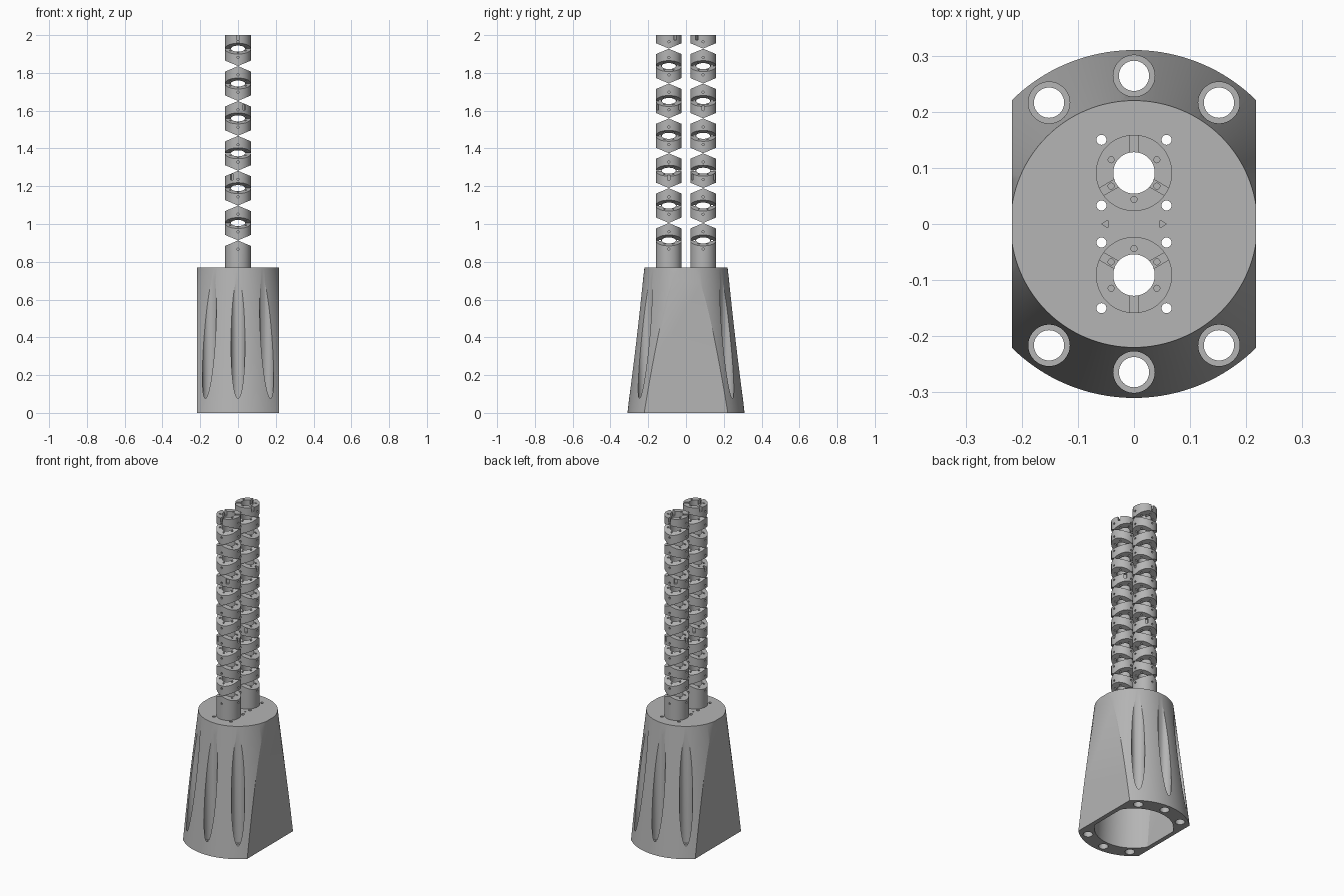
import bpy, bmesh
from math import cos, sin, pi, radians
from mathutils import Matrix, Vector

if "Cube" in bpy.data.objects:
    bpy.data.objects.remove(bpy.data.objects["Cube"])

TOP = 0.77          # top of the housing
FINGER_Y = 0.091    # offset of each finger axis
R_OUT, R_IN = 0.068, 0.037
JOINT_0, PITCH, JOINTS = 0.913, 0.0923, 12
SLOPE = 0.42        # wedge opening at the joints

grey = bpy.data.materials.new("grey plastic")
grey.use_nodes = True
colour = (0.46, 0.46, 0.46, 1)
grey.diffuse_color = colour
grey.node_tree.nodes["Principled BSDF"].inputs["Base Color"].default_value = colour


def make_object(name, bm):
    bmesh.ops.recalc_face_normals(bm, faces=bm.faces)
    mesh = bpy.data.meshes.new(name)
    bm.to_mesh(mesh)
    bm.free()
    mesh.materials.append(grey)
    ob = bpy.data.objects.new(name, mesh)
    bpy.context.collection.objects.link(ob)
    return ob


def add_cone(bm, r1, r2, z1, z2, x=0, y=0, sides=24, spin=0):
    place = Matrix.Translation((x, y, (z1 + z2) / 2)) @ Matrix.Rotation(spin, 4, "Z")
    bmesh.ops.create_cone(bm, cap_ends=True, segments=sides, radius1=r1,
                          radius2=r2, depth=z2 - z1, matrix=place)


def add_flats(bm, half):
    # slice both x sides flat and close the cuts
    for s in (-1, 1):
        cut = bmesh.ops.bisect_plane(bm, geom=bm.verts[:] + bm.edges[:] + bm.faces[:],
                                     plane_co=(s * half, 0, 0), plane_no=(s, 0, 0),
                                     clear_outer=True)
        edges = [e for e in cut["geom_cut"] if isinstance(e, bmesh.types.BMEdge)]
        bmesh.ops.contextual_create(bm, geom=edges)


def cut_with(ob, bm):
    cutter = make_object("cutter", bm)
    cutter.hide_render = True
    mod = ob.modifiers.new("cut", "BOOLEAN")
    mod.operation, mod.solver, mod.object = "DIFFERENCE", "EXACT", cutter
    select(ob)
    bpy.ops.object.modifier_apply(modifier=mod.name)
    bpy.data.objects.remove(cutter)


def select(ob):
    bpy.ops.object.select_all(action="DESELECT")
    bpy.context.view_layer.objects.active = ob
    ob.select_set(True)


def smooth(ob, angle):
    select(ob)
    bpy.ops.object.shade_smooth_by_angle(angle=radians(angle))


# housing: truncated cone with two flats, hollow below
bm = bmesh.new()
add_cone(bm, 0.31, 0.22, 0, TOP, sides=128)
add_flats(bm, 0.217)
housing = make_object("housing", bm)

bm = bmesh.new()
add_cone(bm, 0.22, 0.185, -0.001, 0.72, sides=96)
add_flats(bm, 0.19)
cut_with(housing, bm)

# screw channels running up the outside, with through holes in their floors
channels, screws = bmesh.new(), bmesh.new()
for side in (90, 270):
    for step in (-35, 0, 35):
        a = radians(side + step)
        x, y = 0.264 * cos(a), 0.264 * sin(a)
        add_cone(channels, 0.037, 0.037, 0.06, 1, x, y, 40)
        add_cone(screws, 0.027, 0.027, -0.1, 0.1, x, y, 32)
cut_with(housing, channels)
cut_with(housing, screws)

# openings in the housing top: finger bores, pin holes and alignment arrows
bm = bmesh.new()
for sy in (-1, 1):
    add_cone(bm, R_IN, R_IN, 0.6, 0.9, 0, sy * FINGER_Y, 48)
    for sx in (-1, 1):
        for y in (0.033, 0.15):
            add_cone(bm, 0.009, 0.009, 0.6, 0.9, sx * 0.058, sy * y, 16)
for sx in (-1, 1):
    add_cone(bm, 0.008, 0.008, TOP - 0.008, 0.9, sx * 0.05, 0, 3, pi / 2 if sx < 0 else -pi / 2)
cut_with(housing, bm)
smooth(housing, 20)


def add_segment(bm, low, high, low_axis, high_axis, sides=48):
    # ring whose end faces slope away from a hinge line; axis None keeps it flat
    def lift(p, axis):
        return 0 if axis is None else SLOPE * abs(p[axis]) + 0.0004
    loops = []
    for i in range(sides):
        a = 2 * pi * i / sides
        corners = []
        for r, top in ((R_OUT, 0), (R_OUT, 1), (R_IN, 1), (R_IN, 0)):
            p = (r * cos(a), r * sin(a))
            z = high - lift(p, high_axis) if top else low + lift(p, low_axis)
            corners.append(bm.verts.new((*p, z)))
        loops.append(corners)
    for i, here in enumerate(loops):
        there = loops[(i + 1) % sides]
        for j in range(4):
            k = (j + 1) % 4
            bm.faces.new((here[j], there[j], there[k], here[k]))


def add_slots(bm, z, height, first, inner):
    # three keyways spaced evenly round the ring
    for i in range(3):
        place = (Matrix.Rotation(radians(first + 120 * i), 4, "Z")
                 @ Matrix.Translation(((inner + 0.08) / 2, 0, z))
                 @ Matrix.Diagonal((0.08 - inner, 0.015, height, 1)))
        bmesh.ops.create_cube(bm, size=1, matrix=place)


def build_finger(name, y, turn):
    bm = bmesh.new()
    joints = [JOINT_0 + PITCH * k for k in range(JOINTS)]
    ends = [TOP - 0.003] + joints + [2.0]
    for k in range(JOINTS + 1):
        add_segment(bm, ends[k], ends[k + 1],
                    None if k == 0 else (k - 1) % 2,
                    None if k == JOINTS else k % 2)
    finger = make_object(name, bm)

    # cable holes along the wall
    bm = bmesh.new()
    for i in range(6):
        a = radians(30 + 60 * i)
        add_cone(bm, 0.0055, 0.0055, TOP + 0.02, 2.1, 0.047 * cos(a), 0.047 * sin(a), 10)
    cut_with(finger, bm)

    # small radial holes in the middle of every segment
    bm = bmesh.new()
    for k in range(JOINTS + 1):
        z = ends[k + 1] - PITCH / 2 if k < JOINTS else 1.965
        for i in range(4):
            place = (Matrix.Rotation(pi / 2 * i, 4, "Z") @ Matrix.Translation((0.067, 0, z))
                     @ Matrix.Rotation(pi / 2, 4, "Y"))
            bmesh.ops.create_cone(bm, cap_ends=True, segments=10, radius1=0.006,
                                  radius2=0.006, depth=0.02, matrix=place)
    cut_with(finger, bm)

    # keyways at the tip and at the module ends
    bm = bmesh.new()
    add_slots(bm, 2.0, 0.052, 90, 0.03)
    add_slots(bm, joints[8] - 0.033, 0.03, 0, 0.054)
    add_slots(bm, joints[4] - 0.033, 0.03, 60, 0.054)
    cut_with(finger, bm)

    finger.data.transform(Matrix.Translation((0, y, 0)) @ Matrix.Rotation(turn, 4, "Z"))
    smooth(finger, 25)


build_finger("back_finger", FINGER_Y, 0)
build_finger("front_finger", -FINGER_Y, pi)
